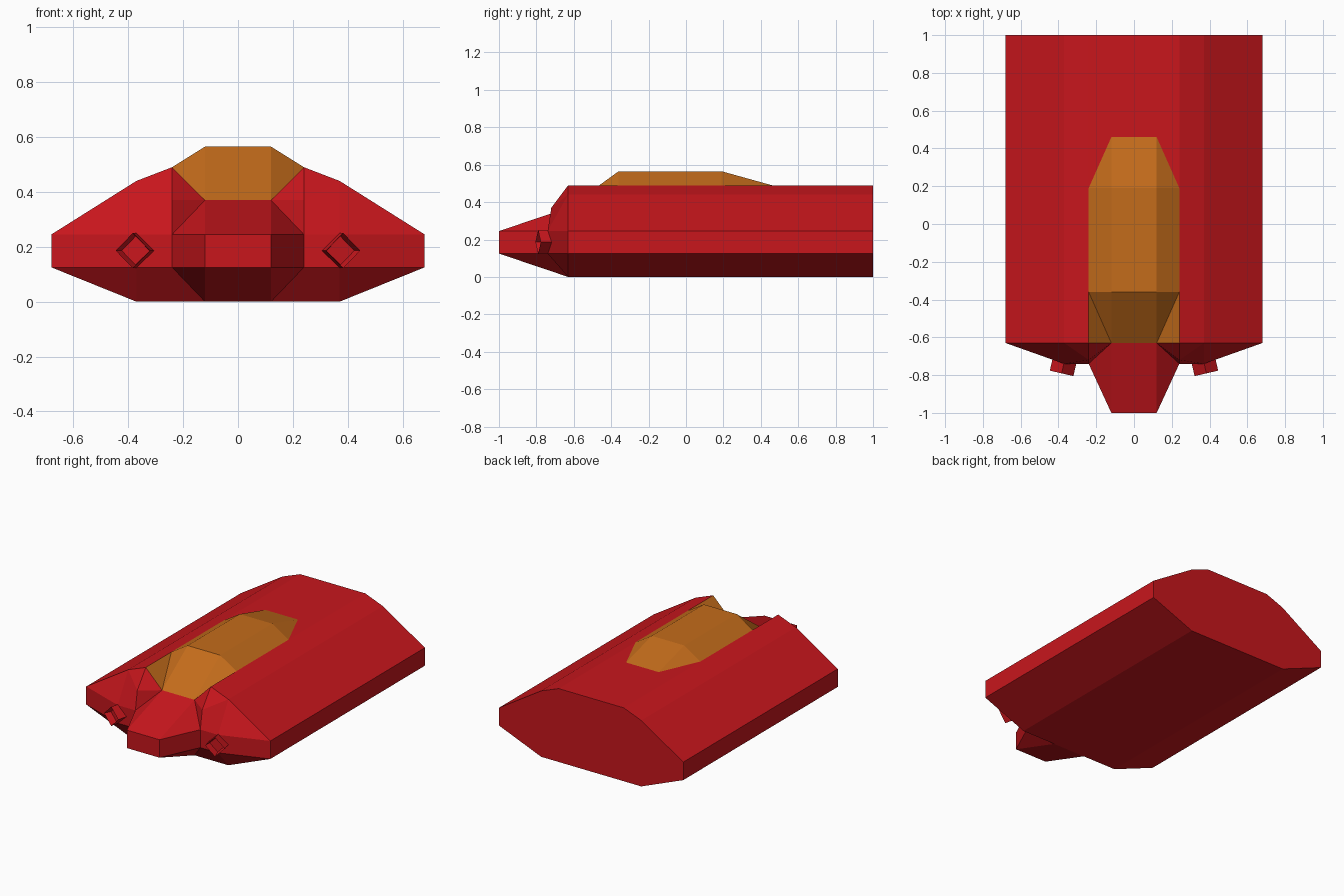
import bpy, bmesh, math
from mathutils import Vector, Matrix

if "Cube" in bpy.data.objects:
    bpy.data.objects.remove(bpy.data.objects["Cube"])


def material(name, rgb):
    m = bpy.data.materials.new(name)
    m.diffuse_color = (*rgb, 1)
    m.use_nodes = True
    m.node_tree.nodes["Principled BSDF"].inputs["Base Color"].default_value = m.diffuse_color
    return m


red = material("red_paint", (0.58, 0.008, 0.012))
amber = material("amber_glass", (0.55, 0.15, 0.011))


def finish(name, bm, mat):
    """Turn a right-hand half into a mirrored object."""
    me = bpy.data.meshes.new(name)
    bm.to_mesh(me)
    bm.free()
    me.materials.append(mat)
    ob = bpy.data.objects.new(name, me)
    bpy.context.collection.objects.link(ob)
    mod = ob.modifiers.new("mirror", "MIRROR")
    mod.use_axis = (True, False, False)
    return ob


def panels(name, faces, mat, inside=(0, 0, 0.25)):
    """Half a shell from flat panels, all facing away from a point inside."""
    bm = bmesh.new()
    for pts in faces:
        f = bm.faces.new([bm.verts.new(p) for p in pts])
        f.normal_update()
        if f.normal.dot(f.calc_center_median() - Vector(inside)) < 0:
            f.normal_flip()
    bmesh.ops.remove_doubles(bm, verts=bm.verts, dist=1e-4)
    return finish(name, bm, mat)


# key stations along the length
FRONT, CHEEK, TIP, BACK = -0.63, -0.74, -1.0, 1.0
ROOF0, ROOF1, ROOF2 = -0.36, 0.19, 0.46
LOW, MID, SILL, DECK, TOP = 0.125, 0.245, 0.37, 0.49, 0.565

# main hull: extruded half profile, rear cap, deck left open under the canopy
profile = [(0, 0), (0.37, 0), (0.68, LOW), (0.68, MID), (0.37, 0.44), (0.24, DECK)]
hull = [[(a[0], FRONT, a[1]), (b[0], FRONT, b[1]), (b[0], BACK, b[1]), (a[0], BACK, a[1])]
        for a, b in zip(profile, profile[1:])]
hull.append([(x, BACK, z) for x, z in profile + [(0, DECK)]])
hull.append([(0, BACK, DECK), (0.24, BACK, DECK), (0.24, ROOF1, DECK),
             (0.12, ROOF2, DECK), (0, ROOF2, DECK)])
panels("hull", hull, red)

# front cheeks either side of the nose
keel_out, keel_in = (0.37, FRONT, 0), (0.24, FRONT, 0)
side_lo, side_hi = (0.68, FRONT, LOW), (0.68, FRONT, MID)
out_lo, out_hi = (0.37, CHEEK, LOW), (0.37, CHEEK, MID)
in_lo, in_hi = (0.24, CHEEK, LOW), (0.24, CHEEK, MID)
brow_out, brow_in = (0.37, FRONT, 0.44), (0.24, FRONT, DECK)
brow_mid = (0.24, -0.72, SILL)
panels("front_cheeks", [
    [keel_out, side_lo, out_lo], [keel_out, out_lo, in_lo, keel_in],
    [side_lo, side_hi, out_hi, out_lo], [out_lo, out_hi, in_hi, in_lo],
    [side_hi, brow_out, out_hi], [out_hi, brow_out, brow_mid, in_hi],
    [brow_out, brow_in, brow_mid]], red)

# nose wedge
tip_lo, tip_hi = (0.12, TIP, LOW), (0.12, TIP, MID)
sill, keel = (0.12, FRONT, SILL), (0.12, FRONT, 0)


def mid(p):
    return (0, p[1], p[2])


panels("nose", [
    [mid(tip_lo), tip_lo, tip_hi, mid(tip_hi)],
    [mid(tip_hi), tip_hi, sill, mid(sill)],
    [mid(tip_lo), tip_lo, keel, mid(keel)],
    [tip_lo, in_lo, in_hi, tip_hi],
    [tip_hi, in_hi, sill], [in_hi, brow_mid, sill],
    [sill, brow_mid, brow_in],
    [tip_lo, in_lo, keel], [in_lo, keel_in, keel]], red)

# canopy: windscreen, roof, sloping sides and tail
roof_a, roof_b, tail = (0.12, ROOF0, TOP), (0.12, ROOF1, TOP), (0.12, ROOF2, DECK)
edge_a, edge_b = (0.24, ROOF0, DECK), (0.24, ROOF1, DECK)
panels("canopy", [
    [mid(sill), sill, roof_a, mid(roof_a)],
    [sill, brow_in, edge_a], [sill, edge_a, roof_a],
    [mid(roof_a), roof_a, roof_b, mid(roof_b)],
    [roof_a, edge_a, edge_b, roof_b],
    [mid(roof_b), roof_b, tail, mid(tail)],
    [roof_b, edge_b, tail]], amber, inside=(0, 0, -1))

# square hollow lamps, set on their corners and turned slightly outward
bm = bmesh.new()
bmesh.ops.create_cone(bm, cap_ends=True, segments=4, radius1=0.064, radius2=0.064, depth=0.10)
bmesh.ops.rotate(bm, verts=bm.verts, matrix=Matrix.Rotation(math.pi / 2, 3, "X"))
bm.normal_update()
face = min(bm.faces, key=lambda f: f.calc_center_median().y)
bmesh.ops.inset_region(bm, faces=[face], thickness=0.012)
bmesh.ops.translate(bm, verts=face.verts, vec=(0, 0.045, 0))
bmesh.ops.rotate(bm, verts=bm.verts, matrix=Matrix.Rotation(math.radians(13), 3, "Z"))
bmesh.ops.translate(bm, verts=bm.verts, vec=(0.372, -0.742, 0.186))
finish("lamps", bm, red)
